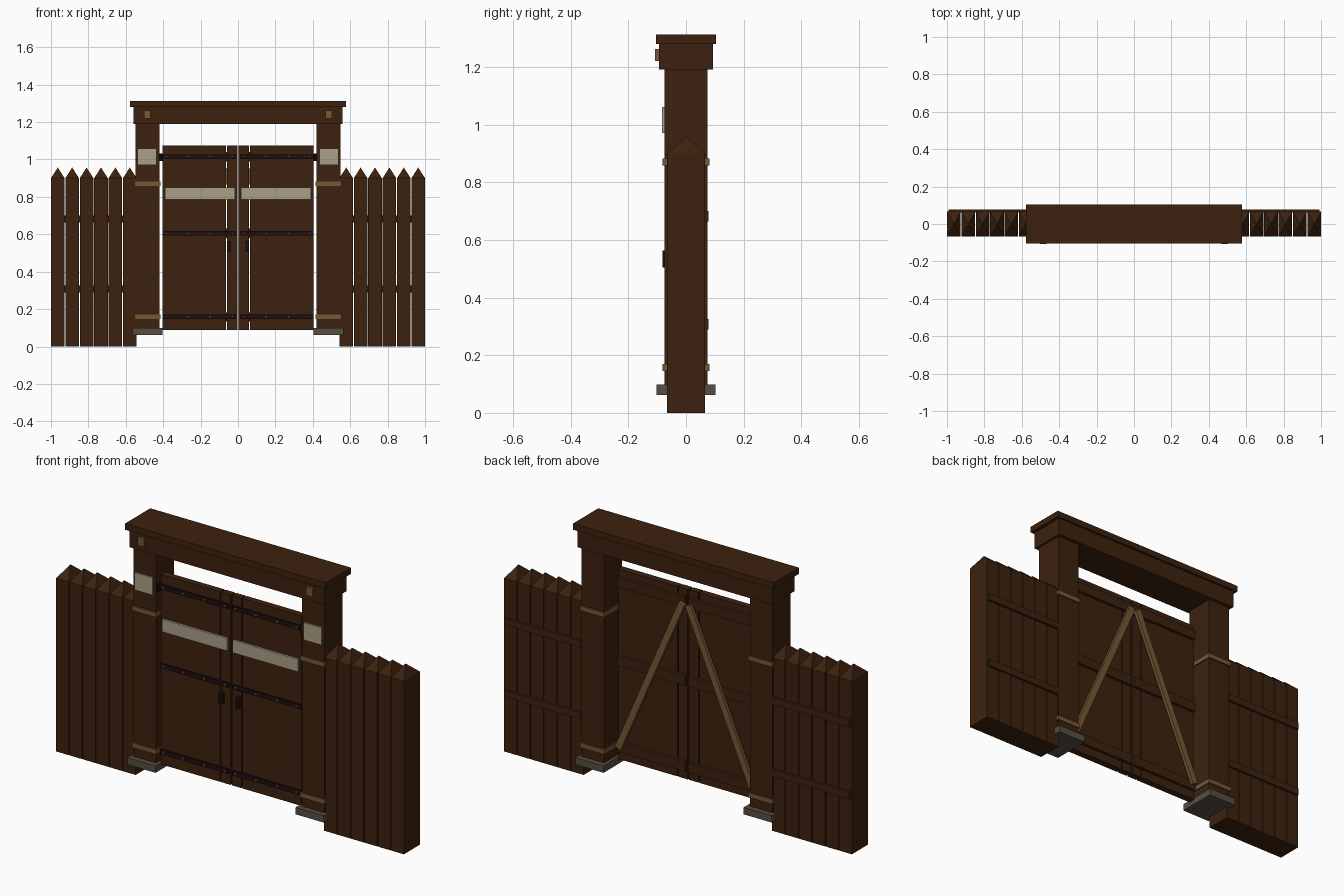
import bpy, bmesh, math
from mathutils import Matrix, Vector

if "Cube" in bpy.data.objects:
    bpy.data.objects.remove(bpy.data.objects["Cube"])


def material(name, rgb):
    m = bpy.data.materials.new(name)
    m.diffuse_color = (*rgb, 1)
    m.use_nodes = True
    m.node_tree.nodes["Principled BSDF"].inputs["Base Color"].default_value = m.diffuse_color
    return m


WOOD = material("dark_wood", (0.046, 0.0155, 0.0045))
TAN = material("tan_wood", (0.18, 0.098, 0.036))
PALE = material("pale_board", (0.40, 0.35, 0.24))
STONE = material("grey_stone", (0.095, 0.075, 0.052))
IRON = material("black_iron", (0.014, 0.004, 0.0045))
STEEL = material("rivet_steel", (0.13, 0.10, 0.10))


def finish(name, bm, mat):
    bmesh.ops.recalc_face_normals(bm, faces=bm.faces)
    me = bpy.data.meshes.new(name)
    bm.to_mesh(me)
    bm.free()
    me.materials.append(mat)
    ob = bpy.data.objects.new(name, me)
    bpy.context.collection.objects.link(ob)
    return ob


def add_box(bm, x, y, z, turn=Matrix()):
    """Add a box from (min, max) ranges, optionally turned about its centre."""
    size = [r[1] - r[0] for r in (x, y, z)]
    mid = Vector([(r[0] + r[1]) / 2 for r in (x, y, z)])
    m = Matrix.Translation(mid) @ turn @ Matrix.Diagonal((*size, 1))
    return bmesh.ops.create_cube(bm, size=1, matrix=m)["verts"]


def box(name, mat, x, y, z):
    bm = bmesh.new()
    add_box(bm, x, y, z)
    return finish(name, bm, mat)


def span(s, a, b):
    """Range a..b on side s of the centre."""
    return tuple(sorted((s * a, s * b)))


# Lintel across the top
box("lintel_beam", WOOD, (-0.56, 0.56), (-0.093, 0.093), (1.19, 1.28))
box("lintel_cap", WOOD, (-0.577, 0.577), (-0.104, 0.104), (1.28, 1.312))

for s, side in ((-1, "left"), (1, "right")):
    # Gate post with foot, bands, plaque and peg
    box(side + "_post", WOOD, span(s, 0.42, 0.548), (-0.074, 0.074), (0.08, 1.19))
    box(side + "_post_foot", STONE, span(s, 0.403, 0.565), (-0.102, 0.102), (0.062, 0.098))
    for i, z in enumerate((0.158, 0.87)):
        box(f"{side}_post_band_{i}", TAN, span(s, 0.414, 0.554), (-0.081, 0.081), (z - 0.012, z + 0.012))
    box(side + "_post_plaque", PALE, span(s, 0.435, 0.537), (-0.083, -0.073), (0.97, 1.06))
    box(side + "_lintel_peg", TAN, span(s, 0.467, 0.503), (-0.107, -0.09), (1.22, 1.262))

    # Picket fence with pyramid points
    bm = bmesh.new()
    for i in range(6):
        c = s * (0.9635 - 0.077 * i)
        body = add_box(bm, (c - 0.0365, c + 0.0365), (-0.066, 0.066), (0, 0.9))
        top = [f for f in bm.faces if all(v in body and v.co.z > 0.89 for v in f.verts)]
        bmesh.ops.poke(bm, faces=top)
        bm.verts.ensure_lookup_table()
        bm.verts[-1].co.z = 0.957
    finish(side + "_fence_pickets", bm, WOOD)
    for i, z in enumerate((0.308, 0.682)):
        box(f"{side}_fence_rail_{i}", WOOD, span(s, 0.548, 0.993), (0.062, 0.078), (z - 0.018, z + 0.018))

    # Gate leaf made of a wide and a narrow board
    bm = bmesh.new()
    add_box(bm, span(s, 0.064, 0.403), (-0.055, -0.02), (0.088, 1.075))
    add_box(bm, span(s, 0.004, 0.058), (-0.055, -0.02), (0.088, 1.075))
    finish(side + "_gate_boards", bm, WOOD)
    box(side + "_gate_sign", PALE, span(s, 0.016, 0.39), (-0.066, -0.054), (0.785, 0.85))

    # Straps, rivets and back rails
    rivets = bmesh.new()
    for i, z in enumerate((0.158, 0.605, 1.015)):
        box(f"{side}_gate_strap_{i}", IRON, span(s, 0.012, 0.412 if i == 2 else 0.403),
            (-0.064, -0.054), (z - 0.012, z + 0.012))
        box(f"{side}_gate_rail_{i}", WOOD, span(s, 0.008, 0.398), (-0.021, -0.004), (z - 0.025, z + 0.025))
        for x in (0.03, 0.15, 0.27, 0.383):
            m = Matrix.Translation((s * x, -0.065, z)) @ Matrix.Rotation(math.pi / 2, 4, "X")
            bmesh.ops.create_cone(rivets, cap_ends=True, segments=8, radius1=0.007,
                                  radius2=0.005, depth=0.006, matrix=m)
    finish(side + "_gate_rivets", rivets, STEEL)

    # Top hinge knuckle and pull handle
    bm = bmesh.new()
    bmesh.ops.create_cone(bm, cap_ends=True, segments=10, radius1=0.01, radius2=0.01, depth=0.04,
                          matrix=Matrix.Translation((s * 0.412, -0.064, 1.012)))
    finish(side + "_hinge", bm, IRON)
    box(side + "_gate_handle", IRON, span(s, 0.04, 0.058), (-0.081, -0.054), (0.505, 0.563))

    # Diagonal brace on the back
    low, high = Vector((s * 0.385, 0, 0.16)), Vector((s * 0.018, 0, 1.01))
    d, mid = high - low, (low + high) / 2
    bm = bmesh.new()
    add_box(bm, (mid.x - 0.017, mid.x + 0.017), (-0.006, 0.012),
            (mid.z - d.length / 2, mid.z + d.length / 2),
            Matrix.Rotation(math.atan2(d.x, d.z), 4, "Y"))
    finish(side + "_gate_brace", bm, TAN)
